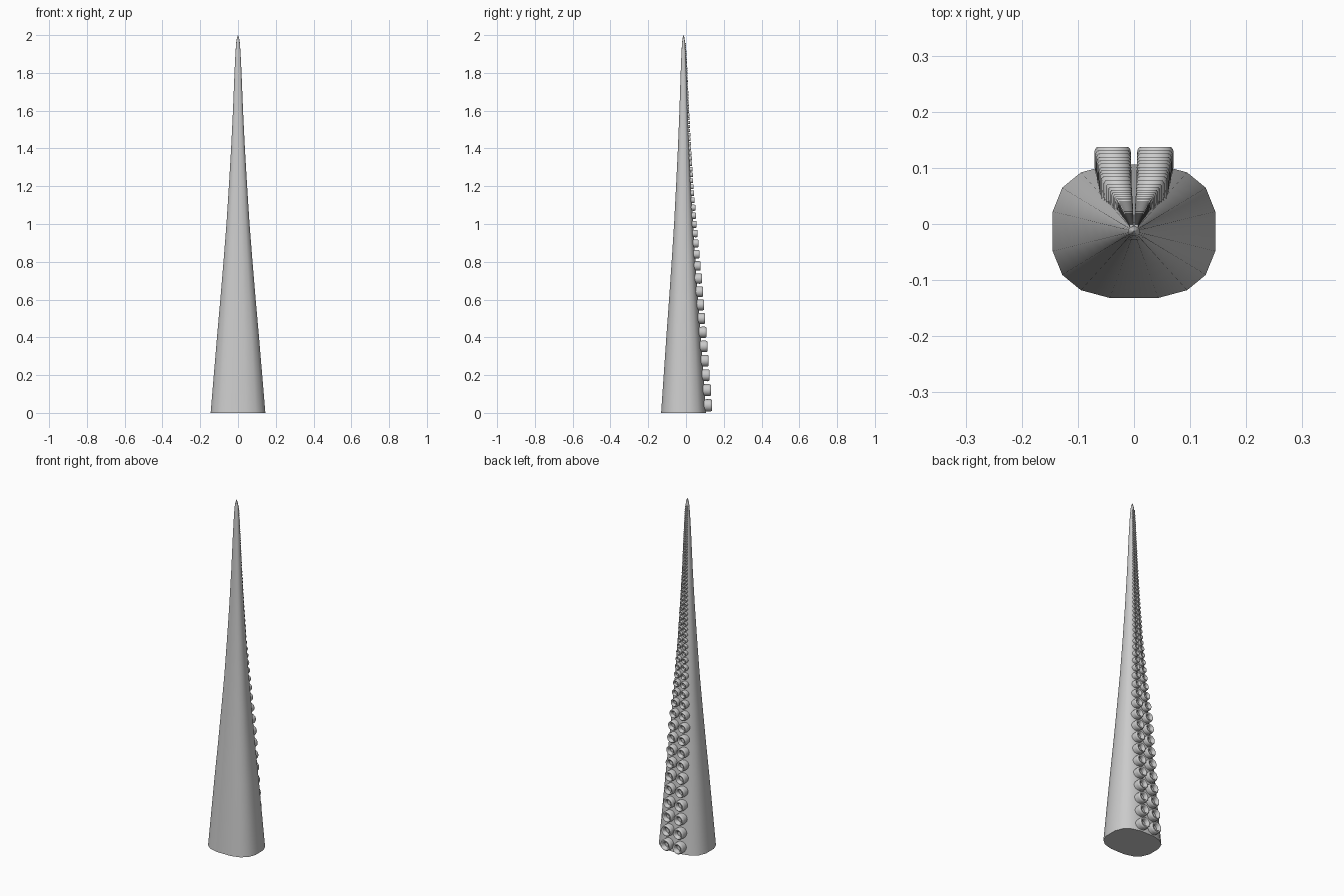
import bpy
import math
from mathutils import Vector

cube = bpy.data.objects.get("Cube")
if cube:
    bpy.data.objects.remove(cube)

grey = bpy.data.materials.new("plain grey")
grey.use_nodes = True
grey.diffuse_color = (0.6, 0.6, 0.6, 1)
grey.node_tree.nodes["Principled BSDF"].inputs["Base Color"].default_value = (0.6, 0.6, 0.6, 1)

AXIS_Y = -0.013
# (height, half width) of the tapering body
TAPER = [(0, 0.147), (0.2, 0.13), (0.4, 0.113), (0.6, 0.095), (0.8, 0.078), (1, 0.062),
         (1.2, 0.049), (1.4, 0.037), (1.6, 0.027), (1.8, 0.019), (1.9, 0.014),
         (1.96, 0.01), (1.985, 0.006), (2, 0.001)]
# (height, spacing) of the sucker rows
SPACING = [(0, 0.081), (0.7, 0.068), (0.93, 0.05), (1.2, 0.032), (1.6, 0.018), (2, 0.008)]


def lerp_table(table, z):
    for (z0, v0), (z1, v1) in zip(table, table[1:]):
        if z <= z1:
            return v0 + (v1 - v0) * (z - z0) / (z1 - z0)
    return table[-1][1]


def loft(name, rings, angle):
    """Skin a stack of equal rings, capping both ends."""
    n = len(rings[0])
    verts = [p for ring in rings for p in ring]
    faces = [(r * n + i, r * n + (i + 1) % n, (r + 1) * n + (i + 1) % n, (r + 1) * n + i)
             for r in range(len(rings) - 1) for i in range(n)]
    faces += [tuple(reversed(range(n))), tuple(range(len(verts) - n, len(verts)))]
    mesh = bpy.data.meshes.new(name)
    mesh.from_pydata(verts, [], faces)
    mesh.materials.append(grey)
    obj = bpy.data.objects.new(name, mesh)
    bpy.context.collection.objects.link(obj)
    bpy.ops.object.select_all(action='DESELECT')
    obj.select_set(True)
    bpy.context.view_layer.objects.active = obj
    bpy.ops.object.shade_smooth_by_angle(angle=math.radians(angle))
    return obj


def squarish(c):
    return math.copysign(abs(c) ** 0.75, c)


# Tapering arm with a rounded-box section
SIDES = 16
rings = []
for z, w in TAPER:
    angles = [(i + 0.5) * math.tau / SIDES for i in range(SIDES)]
    rings.append([Vector((w * squarish(math.cos(a)), AXIS_Y + 0.82 * w * squarish(math.sin(a)), z))
                  for a in angles])
loft("tentacle_arm", rings, 50)

# One unit sucker facing the back: (radius, distance outward)
CUP = [(0.95, -0.9), (1, 0.6), (0.97, 0.85), (0.85, 1), (0.68, 1), (0.58, 0.9), (0.5, 0.3)]
cup_rings = [[Vector((r * math.cos(-a), y, r * math.sin(-a)))
              for a in (i * math.tau / SIDES for i in range(SIDES))] for r, y in CUP]
first = loft("sucker", cup_rings, 50)
cup_mesh = first.data
bpy.data.objects.remove(first)

# Two mirrored columns of suckers, shrinking towards the tip
z = 0.04
row = 1
while z < 1.96:
    pitch = lerp_table(SPACING, z)
    r = pitch / 2.45
    back = AXIS_Y + 0.82 * lerp_table(TAPER, z)
    for side, label in ((1, "left"), (-1, "right")):
        sucker = bpy.data.objects.new(f"sucker_{label}_{row}", cup_mesh)
        sucker.location = (side * 1.16 * r, back, z)
        sucker.scale = (r, r, r)
        bpy.context.collection.objects.link(sucker)
    z += pitch
    row += 1
